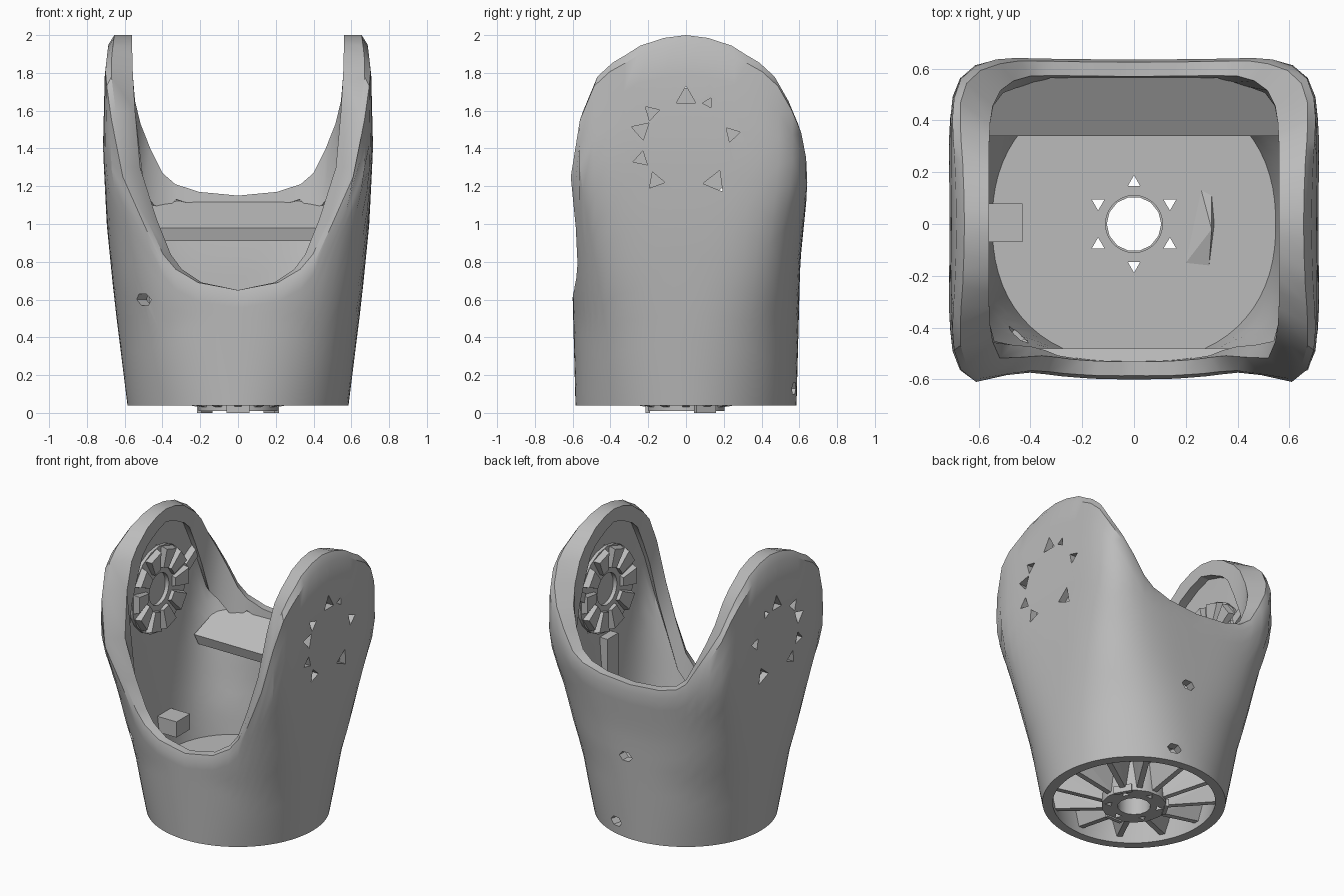
import bpy, bmesh, math
from math import sin, cos, radians, pi
from mathutils import Vector

cube = bpy.data.objects.get("Cube")
if cube:
    bpy.data.objects.remove(cube, do_unlink=True)

grey = bpy.data.materials.new("light_grey")
grey.use_nodes = True
grey.diffuse_color = (0.5, 0.5, 0.5, 1)
grey.node_tree.nodes["Principled BSDF"].inputs["Base Color"].default_value = (0.5, 0.5, 0.5, 1)


def lerp_table(table, t):
    """Linear lookup in a list of (key, value) pairs."""
    for (k0, v0), (k1, v1) in zip(table, table[1:]):
        if t <= k1:
            return v0 + (v1 - v0) * max(0, t - k0) / (k1 - k0)
    return table[-1][1]


def finish(name, bm, smooth=True):
    bmesh.ops.recalc_face_normals(bm, faces=bm.faces)
    me = bpy.data.meshes.new(name)
    bm.to_mesh(me)
    bm.free()
    me.materials.append(grey)
    ob = bpy.data.objects.new(name, me)
    bpy.context.collection.objects.link(ob)
    if smooth:
        bpy.ops.object.select_all(action='DESELECT')
        ob.select_set(True)
        bpy.context.view_layer.objects.active = ob
        bpy.ops.object.shade_smooth_by_angle(angle=radians(30))
    return ob


def add_hull(bm, points):
    verts = [bm.verts.new(p) for p in points]
    bmesh.ops.convex_hull(bm, input=verts)


def box_points(x0, x1, y0, y1, z0, z1):
    return [(x, y, z) for x in (x0, x1) for y in (y0, y1) for z in (z0, z1)]


def add_ring(bm, place, r_in, r_out, low, high, sides):
    """Ring of rectangular section; place(r, angle, h) gives the point."""
    cols = [[bm.verts.new(place(r, 2 * pi * i / sides, h)) for r, h in
             ((r_in, low), (r_out, low), (r_out, high), (r_in, high))] for i in range(sides)]
    for i, col in enumerate(cols):
        nxt = cols[(i + 1) % sides]
        for j in range(4):
            k = (j + 1) % 4
            bm.faces.new((col[j], nxt[j], nxt[k], col[k]))


def cut(ob, bm):
    """Subtract the solids in bm from ob and bake the result."""
    cutter = finish("cutter", bm, False)
    cutter.hide_render = True
    mod = ob.modifiers.new("cut", 'BOOLEAN')
    mod.object = cutter
    mod.solver = 'EXACT'
    bpy.context.view_layer.update()
    deps = bpy.context.evaluated_depsgraph_get()
    baked = bpy.data.meshes.new_from_object(ob.evaluated_get(deps))
    ob.modifiers.clear()
    ob.data = baked
    bpy.data.objects.remove(cutter, do_unlink=True)


# Outer body: half width, half depth and squareness by height
WIDTH = [(0.04, 0.585), (0.6, 0.655), (1, 0.695), (1.4, 0.715), (1.8, 0.705), (2, 0.68)]
DEPTH = [(0.04, 0.585), (0.8, 0.605), (1, 0.625), (1.25, 0.65), (1.5, 0.64), (2, 0.63)]
SQUARE = [(0.04, 2), (0.5, 2.5), (1, 4.2), (1.3, 7.5), (2, 8)]
# Rim height by angle away from the side arms
SIDE = [(0, 2.0), (10, 1.985), (20, 1.945), (30, 1.855), (35, 1.78)]
FRONT_RIM = SIDE + [(40, 1.6), (45, 1.3), (50, 1.03), (55, 0.84), (60, 0.76), (70, 0.69), (90, 0.65)]
BACK_RIM = SIDE + [(40, 1.65), (45, 1.53), (50, 1.4), (55, 1.27), (60, 1.21), (70, 1.17), (90, 1.15)]
LIP_DROP = [(0, 0.09), (25, 0.13), (40, 0.4), (50, 0.3), (60, 0.08), (90, 0.08)]


def section(ang, z, dx=0.0, dy=0.0, limit=9.0):
    a = min(limit, lerp_table(WIDTH, z) - dx)
    b = lerp_table(DEPTH, z) - dy
    n = lerp_table(SQUARE, z)
    r = (abs(cos(ang) / a) ** n + abs(sin(ang) / b) ** n) ** (-1 / n)
    return (r * cos(ang), r * sin(ang), z)


bm = bmesh.new()
columns = []
SEGMENTS, STEPS = 72, 12
for i in range(SEGMENTS):
    ang = 2 * pi * i / SEGMENTS
    off = math.degrees(math.asin(min(1, abs(sin(ang)))))
    rim = lerp_table(BACK_RIM if sin(ang) > 0 else FRONT_RIM, off)
    lip = rim - lerp_table(LIP_DROP, off)
    pts = [section(ang, 0.04 + (rim - 0.09) * k / STEPS) for k in range(STEPS + 1)]
    pts.append(section(ang, rim, 0.025, 0.015))
    pts += [section(ang, z, 0.08, 0.07, 0.56) for z in (rim, lip)]
    pts += [section(ang, lip + (0.04 - lip) * k / STEPS, 0.07, 0.06) for k in range(STEPS + 1)]
    columns.append([bm.verts.new(p) for p in pts])
for i, col in enumerate(columns):
    nxt = columns[(i + 1) % SEGMENTS]
    for j in range(len(col)):
        k = (j + 1) % len(col)
        bm.faces.new((col[j], nxt[j], nxt[k], col[k]))
body = finish("body_shell", bm)

# Triangular slots through both arms, and small cable holes
bm = bmesh.new()
for side in (-1, 1):
    for deg, size in ((90, 0.06), (62, 0.03), (13, 0.045), (-52, 0.065),
                      (-130, 0.05), (-162, 0.045), (162, 0.055), (137, 0.045)):
        t = radians(deg)
        cy, cz = 0.25 * cos(t), 1.42 + 0.25 * sin(t)
        add_hull(bm, [(side * x, cy + size * cos(t + q * 2 * pi / 3), cz + size * sin(t + q * 2 * pi / 3))
                      for x in (0.58, 0.8) for q in range(3)])
for x, y, z in ((-0.5, -0.48, 0.6), (0.05, 0.6, 0.62), (0.15, 0.6, 0.13)):
    out = Vector((x, y, 0)).normalized() * 0.12
    across = Vector((-out.y, out.x, 0)).normalized()
    add_hull(bm, [Vector((x, y, z)) + s * out + across * 0.05 * cos(q * pi / 3) + Vector((0, 0, 0.035 * sin(q * pi / 3)))
                  for s in (-1, 1) for q in range(6)])
cut(body, bm)


def upright(r, t, h):
    return (r * cos(t), r * sin(t), h)


# Floor disc and the hub under it, with six screw holes
bm = bmesh.new()
add_ring(bm, upright, 0.11, 0.57, 0.22, 0.3, 42)
floor = finish("floor", bm)
bm = bmesh.new()
add_ring(bm, upright, 0.105, 0.21, 0.01, 0.23, 14)
hub = finish("bottom_hub", bm)
for part in (floor, hub):
    bm = bmesh.new()
    for i in range(6):
        t = radians(30 + 60 * i)
        c = Vector((0.16 * cos(t), 0.16 * sin(t), 0))
        add_hull(bm, [c + Vector((0.028 * cos(t + q * 2 * pi / 3), 0.028 * sin(t + q * 2 * pi / 3), z))
                      for z in (-0.1, 0.5) for q in range(3)])
    cut(part, bm)

# Feet on the hub and radial ribs of the underside
bm = bmesh.new()
for i in range(12):
    t = 2 * pi * i / 12
    d, s = Vector((cos(t), sin(t), 0)), Vector((-sin(t), cos(t), 0))
    add_hull(bm, [d * r + s * w * k + Vector((0, 0, z)) for k in (-1, 1) for r, w, z in
                  ((0.2, 0.018, 0.03), (0.2, 0.045, 0.23), (0.54, 0.018, 0.09), (0.54, 0.05, 0.23))])
finish("underside_ribs", bm, False)
bm = bmesh.new()
for i in range(3):
    t = radians(30 + 120 * i)
    d, s = Vector((cos(t), sin(t), 0)), Vector((-sin(t), cos(t), 0))
    add_hull(bm, [d * r + s * w + Vector((0, 0, z)) for r in (0.19, 0.215) for w in (-0.06, 0.06) for z in (0, 0.05)])
finish("hub_feet", bm, False)

# Joint seats inside both arms
for side, label in ((1, "left"), (-1, "right")):
    def sideways(r, t, h):
        return (side * h, r * cos(t), 1.42 + r * sin(t))
    bm = bmesh.new()
    add_ring(bm, sideways, 0.11, 0.3, 0.615, 0.66, 20)
    finish(label + "_joint_ring", bm)
    bm = bmesh.new()
    for i in range(10):
        t = 2 * pi * i / 10
        add_hull(bm, [sideways(r, t + w * k, h) for k in (-1, 1) for r, w, h in
                      ((0.15, 0.2, 0.59), (0.15, 0.25, 0.63), (0.28, 0.2, 0.575), (0.3, 0.24, 0.63))])
    finish(label + "_joint_teeth", bm, False)
    bm = bmesh.new()
    add_hull(bm, [(side * x, y, z) for x in (0.59, 0.64) for y, z in
                  ((0.27, 1.5), (0.29, 1.44), (0.52, 1.58), (0.5, 1.64))])
    finish(label + "_arm_strut", bm, False)

# Wall bar, wall block and floor guide
bm = bmesh.new()
add_hull(bm, box_points(0.57, 0.64, -0.06, 0.06, 0.75, 1.1))
finish("left_wall_bar", bm, False)
bm = bmesh.new()
add_hull(bm, box_points(-0.58, -0.43, -0.07, 0.08, 0.45, 0.56))
finish("right_wall_block", bm, False)
bm = bmesh.new()
add_hull(bm, [(0.2, -0.15, 0.3), (0.29, -0.16, 0.3), (0.31, 0, 0.3), (0.3, 0.11, 0.3),
              (0.26, 0.13, 0.3), (0.3, -0.02, 0.34)])
finish("floor_guide", bm, False)

# Sloping rear shelf and front ledge
bm = bmesh.new()
add_hull(bm, [(s * x, y, z) for s in (-1, 1) for x, y, z in
              ((0.58, 0.34, 0.98), (0.56, 0.36, 0.91), (0.43, 0.57, 0.91), (0.53, 0.59, 1.13))])
finish("rear_shelf", bm, False)
bm = bmesh.new()
add_hull(bm, [(s * x, y, z) for s in (-1, 1) for x, y, z in
              ((0.47, -0.48, 0.57), (0.47, -0.48, 0.61), (0.3, -0.56, 0.57), (0.3, -0.56, 0.63))])
finish("front_ledge", bm, False)
